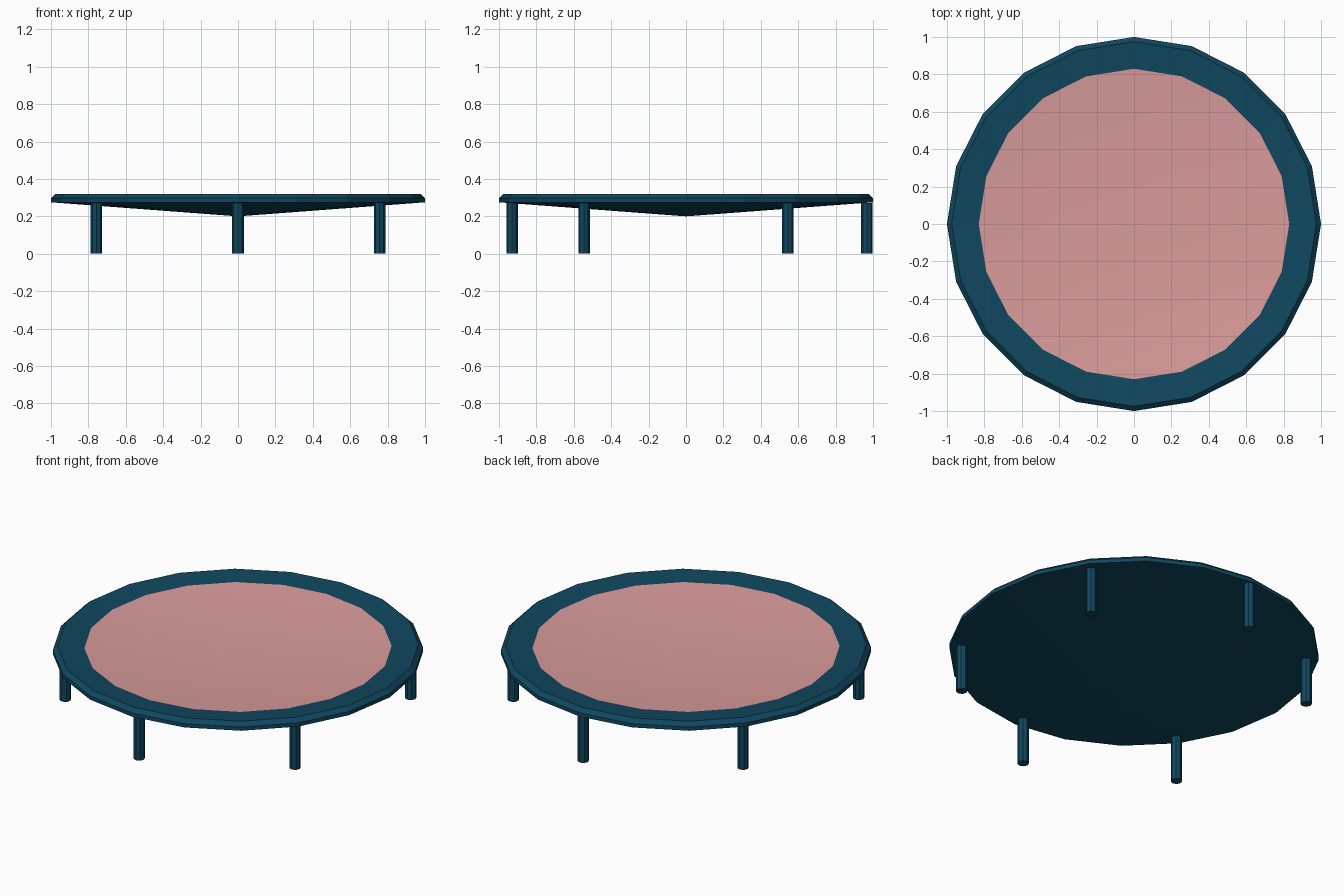
import bpy, math

if "Cube" in bpy.data.objects:
    bpy.data.objects.remove(bpy.data.objects["Cube"])

SIDES = 20


def material(name, rgb):
    m = bpy.data.materials.new(name)
    m.diffuse_color = (*rgb, 1)
    m.use_nodes = True
    m.node_tree.nodes["Principled BSDF"].inputs["Base Color"].default_value = m.diffuse_color
    return m


teal = material("dark teal", (0.0050, 0.064, 0.115))
pink = material("dusty pink", (0.70, 0.33, 0.33))


def lathe(name, profile, sides, mat, smooth=False, location=(0, 0, 0)):
    """Spin (radius, z) points round z; radius 0 makes a pole."""
    verts, rings, faces = [], [], []
    for r, z in profile:
        n = 1 if r == 0 else sides
        rings.append([len(verts) + i for i in range(n)])
        verts += [(r * math.cos(2 * math.pi * i / sides),
                   r * math.sin(2 * math.pi * i / sides), z) for i in range(n)]
    for a, b in zip(rings, rings[1:]):
        for i in range(sides):
            j = (i + 1) % sides
            loop = [a[i % len(a)], a[j % len(a)], b[j % len(b)], b[i % len(b)]]
            faces.append(list(dict.fromkeys(loop)))
    mesh = bpy.data.meshes.new(name)
    mesh.from_pydata(verts, [], faces)
    mesh.materials.append(mat)
    mesh.polygons.foreach_set("use_smooth", [smooth] * len(mesh.polygons))
    mesh.update()
    ob = bpy.data.objects.new(name, mesh)
    ob.location = location
    bpy.context.collection.objects.link(ob)
    return ob


# Shallow cone underside
lathe("underside", [(0, 0.20), (1.0, 0.275)], SIDES, teal, True)

# Chamfered rim, its top sloping gently inward
lathe("rim", [(1.0, 0.275), (1.0, 0.297), (0.975, 0.32), (0.83, 0.308)], SIDES, teal)

# Sagging jumping mat
lathe("mat", [(0.83, 0.308), (0, 0.24)], SIDES, pink, True)

# Six legs round the edge
LEGS = [(0, -0.93), (0, 0.967)] + [(sx * 0.757, sy * 0.545) for sx in (-1, 1) for sy in (-1, 1)]
for i, (x, y) in enumerate(LEGS):
    lathe(f"leg_{i + 1}", [(0, 0), (0.031, 0), (0.031, 0.272), (0, 0.272)], 8, teal,
          location=(x, y, 0))
